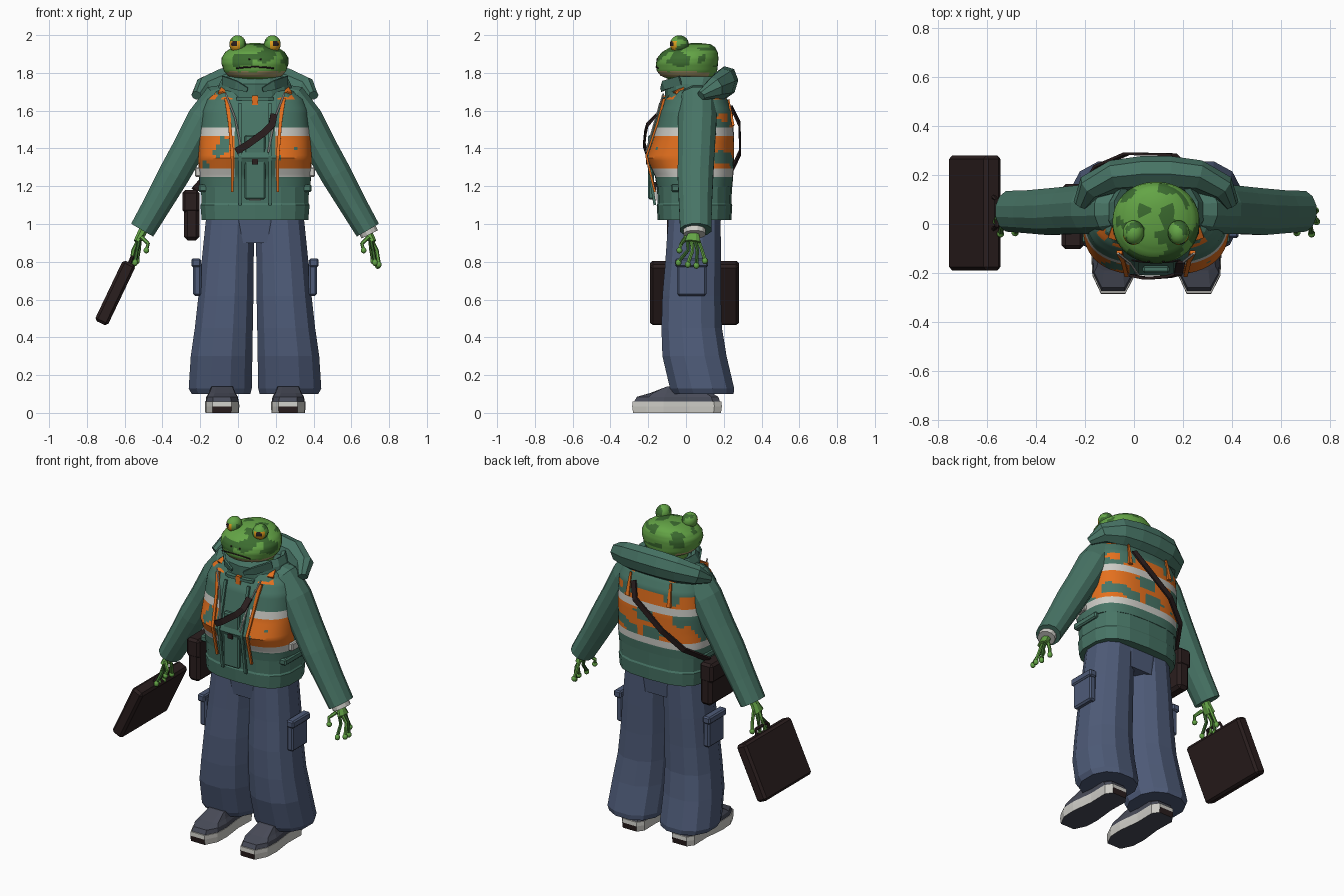
import bpy, math
from mathutils import Vector, Matrix, noise

if "Cube" in bpy.data.objects:
    bpy.data.objects.remove(bpy.data.objects["Cube"])

CX = 0.09  # body centre line


def lin(c):
    c /= 255
    return c / 12.92 if c < 0.04045 else ((c + 0.055) / 1.055) ** 2.4


PALETTE = {"jacket_green": (72, 117, 102), "denim_blue": (78, 91, 120), "orange": (228, 112, 30),
           "light_grey": (204, 203, 197), "dark_brown": (42, 30, 30), "skin_green": (100, 165, 70),
           "patch_green": (60, 108, 48), "tan": (172, 158, 108), "shoe_grey": (72, 75, 88),
           "amber": (225, 160, 30)}
NAMES = list(PALETTE)
MATS = []
for k, v in PALETTE.items():
    m = bpy.data.materials.new(k)
    m.diffuse_color = (*[lin(c) for c in v], 1)
    m.use_nodes = True
    m.node_tree.nodes["Principled BSDF"].inputs["Base Color"].default_value = m.diffuse_color
    MATS.append(m)


def build(name, verts, faces, rule, smooth=None):
    """rule is a colour name, or a function of face centre and normal returning one"""
    me = bpy.data.meshes.new(name)
    me.from_pydata(verts, [], faces)
    ob = bpy.data.objects.new(name, me)
    bpy.context.collection.objects.link(ob)
    picks = [rule if isinstance(rule, str) else rule(p.center, p.normal) for p in me.polygons]
    used = sorted(set(picks))
    for u in used:
        me.materials.append(MATS[NAMES.index(u)])
    for p, c in zip(me.polygons, picks):
        p.material_index = used.index(c)
    if smooth:
        bpy.ops.object.select_all(action='DESELECT')
        ob.select_set(True)
        bpy.context.view_layer.objects.active = ob
        bpy.ops.object.shade_smooth_by_angle(angle=math.radians(smooth))
    return ob


def skin(rings, cap=True):
    n, verts = len(rings[0]), [v for r in rings for v in r]
    faces = [(i * n + j, i * n + (j + 1) % n, (i + 1) * n + (j + 1) % n, (i + 1) * n + j)
             for i in range(len(rings) - 1) for j in range(n)]
    if cap:
        faces += [tuple(range(n))[::-1], tuple(range(len(verts) - n, len(verts)))]
    return verts, faces


def oval(n, e):
    def f(t):
        return math.copysign(abs(t) ** (2 / e), t)
    a = [2 * math.pi * (i + 0.5) / n for i in range(n)]
    return [(f(math.cos(t)), f(math.sin(t))) for t in a]


def loft(name, rows, rule, n=16, e=2.0, step=None, smooth=None, cap=True):
    """stack of ovals: z, x from the centre line, y, half width, half depth"""
    if step:
        fine = []
        for a, b in zip(rows, rows[1:]):
            k = max(1, round(abs(b[0] - a[0]) / step))
            fine += [[p + (q - p) * i / k for p, q in zip(a, b)] for i in range(k)]
        rows = fine + [rows[-1]]
    rings = [[(CX + dx + u * rx, y + v * ry, z) for u, v in oval(n, e)] for z, dx, y, rx, ry in rows]
    return build(name, *skin(rings, cap), rule, smooth)


def tube(name, path, rule, n=8, e=2.0, ref=(0, 1, 0), smooth=None, cap=True):
    """sweep: x from the centre line, y, z, radius along ref, radius across"""
    pts = [Vector((CX + p[0], p[1], p[2])) for p in path]
    rings = []
    for i, p in enumerate(pts):
        t = (pts[min(i + 1, len(pts) - 1)] - pts[max(i - 1, 0)]).normalized()
        a = Vector(ref)
        a = (a - t * a.dot(t)).normalized()
        b = t.cross(a)
        rings.append([p + a * u * path[i][3] + b * v * path[i][4] for u, v in oval(n, e)])
    return build(name, *skin(rings, cap), rule, smooth)


def box(name, c, size, color, bevel=0.0, rot=0.0):
    x, y, z = [s / 2 for s in size]
    v = [(-x, -y, -z), (x, -y, -z), (x, y, -z), (-x, y, -z), (-x, -y, z), (x, -y, z), (x, y, z), (-x, y, z)]
    f = [(3, 2, 1, 0), (4, 5, 6, 7), (0, 1, 5, 4), (1, 2, 6, 5), (2, 3, 7, 6), (3, 0, 4, 7)]
    ob = build(name, v, f, color)
    ob.location, ob.rotation_euler = (CX + c[0], c[1], c[2]), (0, rot, 0)
    if bevel:
        ob.modifiers.new("bevel", 'BEVEL').width = bevel
    return ob


def ball(name, c, r, rule, n=12):
    rows = [(c[2] - r[2] * math.cos(t), c[0], c[1], r[0] * math.sin(t), r[1] * math.sin(t))
            for t in [math.pi * (i + 0.02) / (n - 0.96 + 1) for i in range(n + 1)]]
    return loft(name, rows, rule, n=2 * n, smooth=60)


def camo(p, scale, shift=0.0):
    return noise.noise(Vector((p.x, p.y, p.z * 1.3)) * scale + Vector((shift, 3.1, 7.7)))


# jacket body and hem band
loft("jacket", [(1.02, 0, .045, .285, .195), (1.10, 0, .045, .292, .2), (1.11, 0, .045, .286, .195),
                (1.22, 0, .045, .29, .2), (1.64, 0, .05, .26, .17), (1.70, 0, .055, .22, .14),
                (1.745, 0, .06, .13, .11)], "jacket_green", n=18, e=2.9)


# padded vest with reflective bands and camouflage
def vest_rule(p, nrm):
    dx = abs(p.x - CX)
    front = p.y < 0.0
    if front and dx < 0.095:
        return "jacket_green"
    if 1.25 < p.z < 1.295 or 1.465 < p.z < 1.51:
        return "light_grey"
    if 1.295 < p.z < 1.465:
        return "jacket_green" if camo(p, 9) > (0.22 if front else 0.1) else "orange"
    if p.z > 1.51 and not front and p.z < 1.58:
        return "orange" if camo(p, 9, 5) > -0.05 else "jacket_green"
    return "orange" if p.z > 1.655 and 0.12 < dx < 0.24 and camo(p, 14) > -0.1 else "jacket_green"


loft("vest", [(1.195, 0, .045, .293, .2), (1.25, 0, .043, .297, .207), (1.35, 0, .022, .3, .232),
              (1.45, 0, .04, .298, .215), (1.60, 0, .052, .285, .195), (1.66, 0, .055, .262, .165),
              (1.70, 0, .06, .225, .13)], vest_rule, n=64, e=2.8, step=.0145, smooth=35)
loft("vest_top_edge", [(1.655, 0, -.08, .1, .05), (1.672, 0, -.08, .1, .05)], "jacket_green", n=8, e=5)

# front panel, zip, tag and straps
box("front_panel", (0, -.185, 1.30), (.11, .03, .34), "jacket_green", .008)
box("zip_pull", (0, -.205, 1.33), (.03, .012, .03), "dark_brown")
box("waist_clip", (0, -.165, 1.20), (.03, .02, .045), "dark_brown")
box("waist_tag", (0, -.165, 1.15), (.065, .02, .05), "light_grey")
box("collar_tab", (0, -.115, 1.655), (.03, .03, .05), "orange")
for s in (1, -1):
    tube("placket", [(s * .08, -.135, 1.64, .012, .01), (s * .08, -.205, 1.36, .012, .01),
                     (s * .08, -.165, 1.10, .012, .01)], "jacket_green", n=4, ref=(1, 0, 0))
    tube("vest_strap", [(s * .15, -.115, 1.665, .017, .01), (s * .135, -.15, 1.54, .012, .008),
                        (s * .12, -.21, 1.36, .012, .008), (s * .12, -.165, 1.17, .01, .008)],
         "orange", n=4, ref=(1, 0, 0))
    tube("cord", [(s * .155, -.12, 1.69, .005, .005), (s * .105, -.16, 1.56, .005, .005),
                  (s * .07, -.212, 1.38, .005, .005)], "light_grey", n=6)
    tube("back_strap", [(s * .14, .225, 1.66, .008, .006), (s * .145, .25, 1.52, .018, .01)],
         "orange", n=4, ref=(1, 0, 0))
    tube("shoulder_flap", [(s * .17, -.06, 1.69, .03, .012), (s * .15, 0, 1.725, .03, .012),
                           (s * .15, .08, 1.735, .03, .012)], "orange", n=6, ref=(1, 0, 0))
    box("waist_buckle", (s * .3, .0, 1.275), (.035, .07, .05), "light_grey", .006)
    box("hip_flap", (s * .27, .02, 1.19), (.06, .2, .04), "jacket_green", .008)

# crossbody strap and pouch
strap_front = [(-.1, -.21, 1.385), (-.04, -.222, 1.42), (.05, -.215, 1.485), (.09, -.205, 1.525), (.1, -.155, 1.58)]
strap_back = [(.11, .24, 1.62), (.07, .283, 1.53), (-.12, .287, 1.38), (-.24, .235, 1.27), (-.32, .1, 1.18)]
for nm, pts in (("strap_front", strap_front), ("strap_back", strap_back)):
    tube(nm, [(*p, .006, .02) for p in pts], "dark_brown", n=4, e=8)
box("pouch", (-.335, .03, 1.045), (.08, .26, .265), "dark_brown", .018)
box("pouch_flap", (-.34, .03, 1.12), (.09, .265, .12), "dark_brown", .015)

# collar and hood
loft("collar", [(1.67, 0, .05, .21, .16), (1.74, 0, .05, .195, .165), (1.78, 0, .06, .175, .15),
                (1.765, 0, .06, .15, .125), (1.69, 0, .05, .14, .11)], "jacket_green", n=14, cap=False)
for s in (1, -1):
    tube("collar_point", [(s * .17, -.03, 1.76, .008, .035), (s * .1, -.115, 1.735, .008, .035),
                          (s * .04, -.13, 1.71, .006, .015)], "jacket_green", n=4, ref=(0, 1, .3))
hood = [(-.31, .08, 1.68, .025, .03), (-.27, .15, 1.72, .06, .055), (-.17, .195, 1.742, .085, .065),
        (-.06, .205, 1.748, .09, .07)]
tube("hood", hood + [(-h[0], *h[1:]) for h in hood[::-1]], "jacket_green", n=8, ref=(0, .3, 1))

# sleeves, wrists and hands
for s in (1, -1):
    tube("sleeve", [(s * x, y, z, a, b) for x, y, z, a, b in
                    [(.11, .06, 1.69, .08, .06), (.19, .06, 1.655, .1, .095), (.27, .06, 1.55, .105, .095),
                     (.36, .055, 1.385, .1, .088), (.43, .05, 1.26, .098, .086), (.52, .05, 1.10, .09, .076),
                     (.597, .052, .968, .086, .07)]], "jacket_green", n=12)
    tube("wrist", [(s * .56, .045, 1.03, .03, .027), (s * .6, .04, .95, .03, .025),
                   (s * .625, .035, .905, .045, .02)], "skin_green", n=8)
    for i, (y, x, z) in enumerate([(-.04, .635, .80), (.01, .655, .79), (.055, .65, .785), (.1, .625, .81)]):
        ky = .02 + .025 * i
        tube("finger", [(s * .61, .01 + .017 * i, .925, .012, .012), (s * (x - .01), ky - .01, .86, .01, .01),
                        (s * x, y, z, .011, .011)], "skin_green" if i % 2 else "patch_green", n=6)
        ball("fingertip", (s * x, y, z - .005), (.016, .016, .018), "skin_green", 5)
    tube("thumb", [(s * .6, .0, .93, .012, .012), (s * .565, -.025, .895, .01, .01),
                   (s * .575, -.035, .865, .01, .01)], "skin_green", n=6)
    ball("thumb_tip", (s * .575, -.035, .86), (.016, .016, .016), "skin_green", 5)
tube("wrist_band", [(.592, .045, .975, .06, .05), (.607, .045, .945, .06, .05)], "light_grey", n=12)

# briefcase
tilt = math.radians(25.5)
box("briefcase", (-.74, .045, .635), (.075, .47, .355), "dark_brown", .014, tilt)
tube("briefcase_handle", [(-.665, -.02, .79, .01, .01), (-.65, -.01, .825, .01, .01),
                          (-.65, .10, .825, .01, .01), (-.665, .11, .79, .01, .01)],
     "dark_brown", n=6, ref=(1, 0, .3))

# trousers, cargo pockets and shoes
loft("trouser_seat", [(.90, 0, .045, .25, .13), (1.06, 0, .045, .26, .145)], "denim_blue", n=16, e=2.6)
for s in (1, -1):
    loft("trouser_leg", [(.10, s * .18, .092, .16, .165), (.13, s * .184, .085, .172, .175),
                         (.30, s * .177, .045, .168, .175), (.45, s * .165, .03, .158, .165),
                         (.62, s * .154, .03, .15, .16), (.80, s * .145, .038, .142, .152),
                         (1.04, s * .13, .045, .132, .142)], "denim_blue", n=12, e=2.3)
    box("cargo_pocket", (s * .305, .03, .71), (.045, .155, .18), "denim_blue", .01)
    box("pocket_flap", (s * .312, .03, .795), (.05, .175, .045), "denim_blue", .008)
    # sole outline: rounded toe, narrow waist, rounded heel
    out = [(-.05, .19), (.05, .19), (.078, .15), (.075, .02), (.092, -.12), (.088, -.21), (.05, -.285),
           (-.05, -.285), (-.085, -.21), (-.09, -.12), (-.075, .02), (-.078, .15)]

    def layer(z, k, lo=-.3):
        return [(CX + s * .175 + x * k, max(lo, (y + .05) * k - .05), z) for x, y in out[::-1]]

    def sole_rule(p, nrm):
        if nrm.z < -.5:
            return "shoe_grey"
        return "dark_brown" if p.z < .04 and (p.y < -.28 or p.y > .18) else "light_grey"
    build("sole", *skin([layer(0, .98), layer(.035, 1), layer(.06, .99)]), sole_rule)
    build("shoe_upper", *skin([layer(.058, .96), layer(.085, .92, -.26), layer(.105, .78, -.19),
                               layer(.14, .62, -.1)]), "shoe_grey")
    box("laces", (s * .175, -.13, .1), (.07, .09, .02), "shoe_grey", .006)


# head: wide flattened skull with lip band and skin patches
def head_rule(p, nrm):
    if p.z < 1.80 and p.y < .12:
        return "tan" if p.z > 1.775 else "skin_green"
    if p.z < 1.815 and p.y < .05:
        return "tan" if camo(p, 25) > -.05 else "skin_green"
    return "patch_green" if p.z > 1.835 and camo(p, 13, 2) > .08 else "skin_green"


loft("neck", [(1.62, 0, .04, .1, .09), (1.79, 0, .04, .12, .11)], "skin_green", n=16)
loft("head", [(1.762, 0, .02, .095, .1), (1.785, 0, .01, .145, .145), (1.81, 0, .005, .165, .16),
              (1.85, 0, .005, .178, .165), (1.88, 0, .01, .177, .162), (1.91, 0, .02, .158, .148),
              (1.935, 0, .035, .122, .12), (1.952, 0, .05, .075, .08), (1.958, 0, .055, .02, .02)],
     head_rule, n=48, e=2.1, step=.009, smooth=50)
tube("mouth", [(x, -.158 + 1.0 * x * x, 1.832 - .8 * x * x, .004, .004)
               for x in (-.1, -.05, 0, .05, .1)], "dark_brown", n=6)
for s in (1, -1):
    look = Vector((s * .45, -.9, -.05)).normalized()

    def eye_rule(p, nrm):
        d = nrm.dot(look)
        if p.z < 1.966 and d > .68:
            return "dark_brown" if d > .9 and p.z > 1.94 else "amber"
        return "patch_green" if camo(p, 22) > .05 else "skin_green"
    ball("eye", (s * .092, -.035, 1.952), (.044, .05, .047), eye_rule, 16)
    ball("nostril", (s * .03, -.15, 1.872), (.006, .008, .005), "dark_brown", 4)
